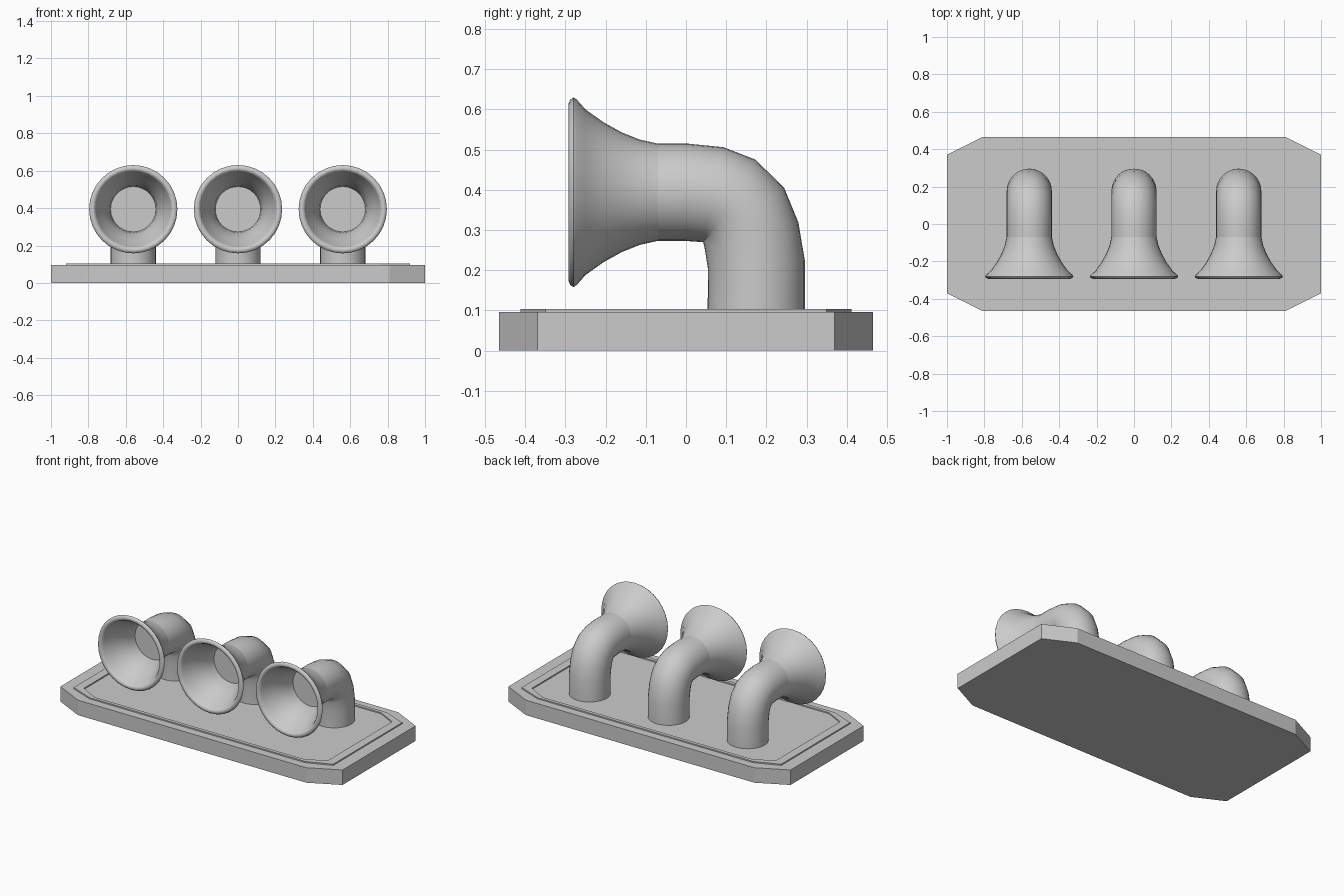
import bpy, bmesh, math
from mathutils import Vector

if "Cube" in bpy.data.objects:
    bpy.data.objects.remove(bpy.data.objects["Cube"])

GREY = (0.6, 0.6, 0.6, 1)
grey = bpy.data.materials.new("light_grey")
grey.use_nodes = True
grey.diffuse_color = GREY
grey.node_tree.nodes["Principled BSDF"].inputs["Base Color"].default_value = GREY


def finish(name, bm, smooth=False):
    bmesh.ops.recalc_face_normals(bm, faces=bm.faces)
    mesh = bpy.data.meshes.new(name)
    bm.to_mesh(mesh)
    bm.free()
    mesh.materials.append(grey)
    obj = bpy.data.objects.new(name, mesh)
    bpy.context.collection.objects.link(obj)
    if smooth:
        bpy.ops.object.select_all(action='DESELECT')
        obj.select_set(True)
        bpy.context.view_layer.objects.active = obj
        bpy.ops.object.shade_smooth_by_angle(angle=math.radians(50))
    return obj


def octagon(x, y, cx, cy):
    """Rectangle x by y (half sizes) with its corners cut at cx, cy."""
    half = [(x, -cy), (x, cy), (cx, y), (-cx, y)]
    return half + [(-a, -b) for a, b in half]


def loop(bm, outline, z):
    return [bm.verts.new((x, y, z)) for x, y in outline]


def bridge(bm, a, b):
    n = len(a)
    for i in range(n):
        bm.faces.new((a[i], a[(i + 1) % n], b[(i + 1) % n], b[i]))


# Base slab with cut corners
slab = octagon(1, 0.465, 0.81, 0.37)
bm = bmesh.new()
low, high = loop(bm, slab, 0), loop(bm, slab, 0.096)
bm.faces.new(low)
bm.faces.new(high)
bridge(bm, low, high)
finish("base_plate", bm)

# Thin raised border on the slab
outer = octagon(0.92, 0.412, 0.765, 0.35)
inner = octagon(0.865, 0.39, 0.742, 0.325)
bm = bmesh.new()
loops = [loop(bm, o, z) for o, z in
         ((outer, 0.096), (outer, 0.104), (inner, 0.104), (inner, 0.096))]
for i in range(4):
    bridge(bm, loops[i], loops[(i + 1) % 4])
finish("border_strip", bm)

SIDES = 32
AXIS_Z = 0.394
# Centre line of the elbow pipe as (y, z)
PATH = [(0.175, 0.096), (0.175, 0.215), (0.163, 0.287), (0.143, 0.339),
        (0.108, 0.373), (0.067, 0.388), (0, AXIS_Z), (-0.07, AXIS_Z)]
# Bell outline as (y, radius): outside, rolled lip, then inside
BELL = [(-0.07, 0.121), (-0.115, 0.131), (-0.16, 0.149), (-0.205, 0.174),
        (-0.25, 0.206), (-0.272, 0.231), (-0.28, 0.236), (-0.288, 0.231),
        (-0.293, 0.219), (-0.288, 0.207), (-0.275, 0.2), (-0.25, 0.19),
        (-0.205, 0.165), (-0.16, 0.143), (-0.115, 0.127), (-0.07, 0.121)]


def ring(bm, x, y, z, direction, radius):
    up = Vector((0, -direction.z, direction.y))
    verts = []
    for i in range(SIDES):
        a = math.tau * i / SIDES
        verts.append(bm.verts.new(Vector((x, y, z)) + radius *
                     (Vector((1, 0, 0)) * math.cos(a) + up * math.sin(a))))
    return verts


def sweep(bm, rings):
    for a, b in zip(rings, rings[1:]):
        bridge(bm, a, b)


for side, x in (("right", -0.56), ("middle", 0), ("left", 0.56)):
    # Elbow pipe, closed where it meets the bell
    bm = bmesh.new()
    pts = [Vector((0, y, z)) for y, z in PATH]
    rings = []
    for i, p in enumerate(pts):
        before = (p - pts[i - 1]).normalized() if i else Vector((0, 0, 1))
        after = (pts[i + 1] - p).normalized() if i + 1 < len(pts) else before
        rings.append(ring(bm, x, p.y, p.z, (before + after).normalized(), 0.121))
    sweep(bm, rings)
    bm.faces.new(rings[-1])
    bm.faces.new(rings[0])
    finish(side + "_elbow_pipe", bm, True)

    # Flared bell with rolled lip
    bm = bmesh.new()
    sweep(bm, [ring(bm, x, y, AXIS_Z, Vector((0, -1, 0)), r) for y, r in BELL])
    bmesh.ops.remove_doubles(bm, verts=bm.verts, dist=0.0001)
    finish(side + "_bell", bm, True)
